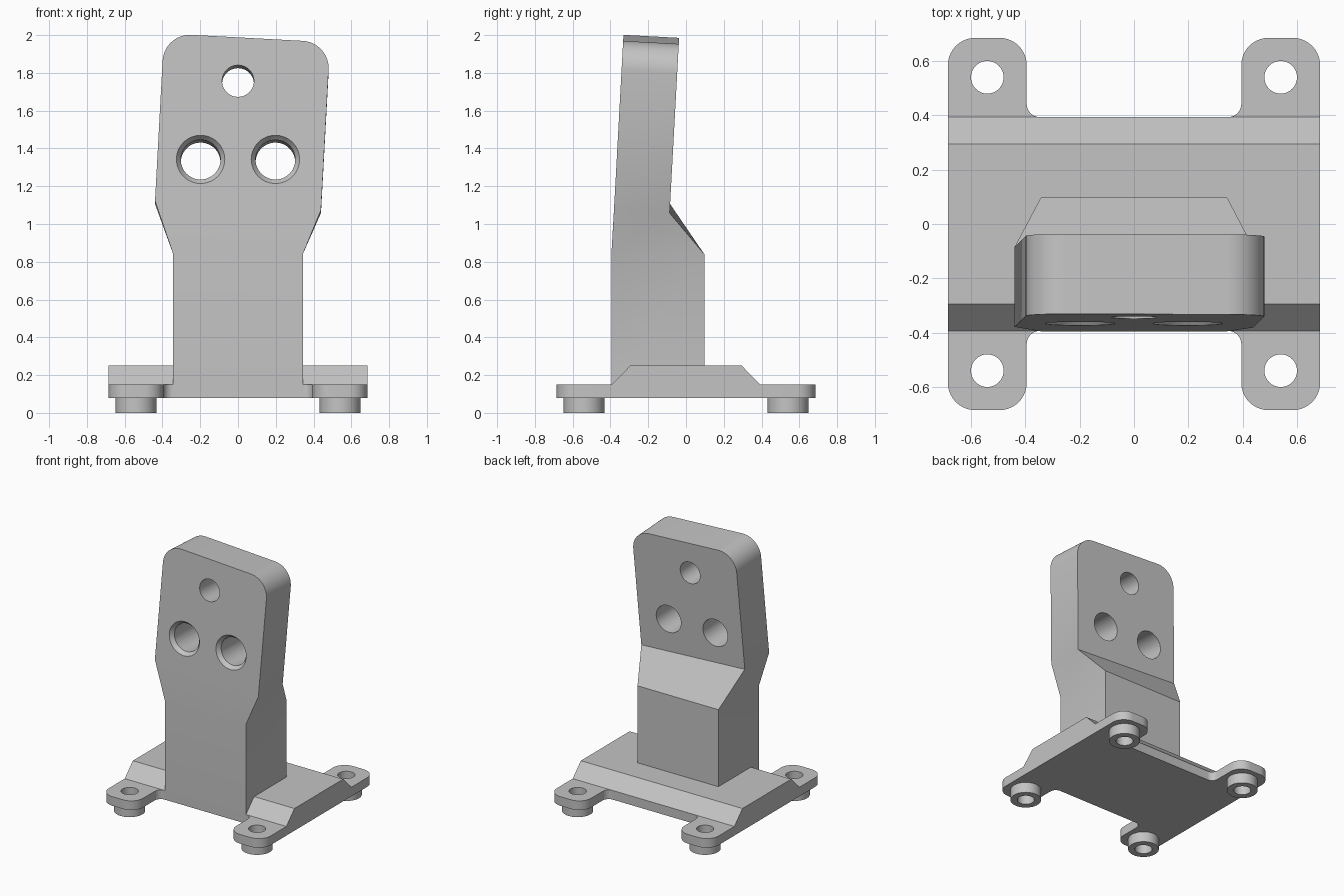
import bpy, bmesh
from math import sin, cos, tan, radians, pi
from mathutils import Matrix, Vector

if "Cube" in bpy.data.objects:
    bpy.data.objects.remove(bpy.data.objects["Cube"], do_unlink=True)

grey = bpy.data.materials.new("plain grey")
grey.use_nodes = True
grey.diffuse_color = (0.55, 0.55, 0.55, 1)
grey.node_tree.nodes["Principled BSDF"].inputs["Base Color"].default_value = (0.55, 0.55, 0.55, 1)


def finish(bm, name):
    bmesh.ops.recalc_face_normals(bm, faces=bm.faces)
    mesh = bpy.data.meshes.new(name)
    bm.to_mesh(mesh)
    bm.free()
    mesh.materials.append(grey)
    obj = bpy.data.objects.new(name, mesh)
    bpy.context.collection.objects.link(obj)
    return obj


def prism(name, points, offset):
    """Extrude a planar outline along an offset."""
    bm = bmesh.new()
    face = bm.faces.new([bm.verts.new(p) for p in points])
    new = bmesh.ops.extrude_face_region(bm, geom=[face], use_keep_orig=True)["geom"]
    bmesh.ops.translate(bm, vec=offset, verts=[g for g in new if isinstance(g, bmesh.types.BMVert)])
    return finish(bm, name)


def tube(name, start, axis, length, r1, r2):
    """Cylinder or cone from a start point along an axis."""
    bm = bmesh.new()
    turn = Vector((0, 0, 1)).rotation_difference(axis).to_matrix().to_4x4()
    place = Matrix.Translation(start + axis * length / 2) @ turn
    bmesh.ops.create_cone(bm, cap_ends=True, segments=48, radius1=r1, radius2=r2,
                          depth=length, matrix=place)
    return finish(bm, name)


def combine(target, other, operation):
    other.hide_render = True
    mod = target.modifiers.new("combine", 'BOOLEAN')
    mod.operation, mod.solver, mod.object = operation, 'EXACT', other
    bpy.context.view_layer.objects.active = target
    bpy.ops.object.modifier_apply(modifier=mod.name)
    bpy.data.objects.remove(other, do_unlink=True)


def arc(cx, cy, r, a0, a1, n=10):
    angles = [radians(a0 + (a1 - a0) * i / n) for i in range(n + 1)]
    return [(cx + r * cos(a), cy + r * sin(a)) for a in angles]


def smooth(obj):
    bpy.ops.object.select_all(action='DESELECT')
    obj.select_set(True)
    bpy.context.view_layer.objects.active = obj
    bpy.ops.object.shade_smooth_by_angle(angle=radians(25))


UP = Vector((0, 0, 1))

# Base plate with four rounded tabs, from one mirrored quarter outline
quarter = (arc(0.585, 0.585, 0.1, 0, 90) + arc(0.495, 0.585, 0.1, 90, 180)
           + arc(0.345, 0.443, 0.05, 0, -90))
half = quarter + [(-x, y) for x, y in reversed(quarter)]
outline = half + [(x, -y) for x, y in reversed(half)]
base = prism("base_plate", [(x, y, 0.08) for x, y in outline], (0, 0, 0.07))

# Raised deck with sloped front and back
profile = [(-0.393, 0.08), (0.393, 0.08), (0.393, 0.15), (0.295, 0.25), (-0.295, 0.25), (-0.393, 0.15)]
combine(base, prism("deck", [(-0.685, y, z) for y, z in profile], (1.37, 0, 0)), 'UNION')

# Ring feet and screw holes under the tabs
corners = [(x, y) for x in (-0.54, 0.54) for y in (-0.54, 0.54)]
for x, y in corners:
    combine(base, tube("foot", Vector((x, y, 0)), UP, 0.1, 0.108, 0.108), 'UNION')
    combine(base, tube("screw_hole", Vector((x, y, -0.1)), UP, 0.5, 0.06, 0.06), 'DIFFERENCE')
smooth(base)

# Post that widens into a tilted, rounded head
tilt = radians(3.1)
origin = Vector((0, -0.38, 1.098))
frame = Matrix.Rotation(-tilt, 3, 'X') @ Matrix.Rotation(tilt, 3, 'Y')
half_width, height, depth, radius = 0.44, 0.89, 0.295, 0.145
head = ([(-half_width, 0), (half_width, 0)]
        + arc(half_width - radius, height - radius, radius, 0, 90, 14)
        + arc(radius - half_width, height - radius, radius, 90, 180, 14))
bm = bmesh.new()
front, back = [[bm.verts.new(origin + frame @ Vector((u, d, w))) for u, w in head] for d in (0, depth)]
bm.faces.new(front)
bm.faces.new(back)
for i in range(1, len(head)):
    j = (i + 1) % len(head)
    bm.faces.new((front[i], front[j], back[j], back[i]))
rings = [[bm.verts.new((x, y, z)) for x, y in
          ((-0.343, -0.395), (0.343, -0.395), (0.343, 0.097), (-0.343, 0.097))] for z in (0.081, 0.84)]
rings.append([front[0], front[1], back[1], back[0]])
bm.faces.new(rings[0])
for low, high in zip(rings, rings[1:]):
    for i in range(4):
        j = (i + 1) % 4
        bm.faces.new((low[i], low[j], high[j], high[i]))
post = finish(bm, "post_and_head")

# Through holes in the head, the lower pair countersunk at the front
axis = Vector((0, cos(tilt), -sin(tilt)))
for x, z, r, sink in ((0, 1.757, 0.084, 0), (-0.198, 1.342, 0.105, 0.023), (0.198, 1.342, 0.105, 0.023)):
    centre = Vector((x, origin.y + (z - origin.z) * tan(tilt), z))
    combine(post, tube("bore", centre - axis * 0.2, axis, 0.8, r, r), 'DIFFERENCE')
    if sink:
        cone = tube("countersink", centre - axis * 0.03, axis, 0.06, r + 2 * sink, r)
        combine(post, cone, 'DIFFERENCE')
smooth(post)
